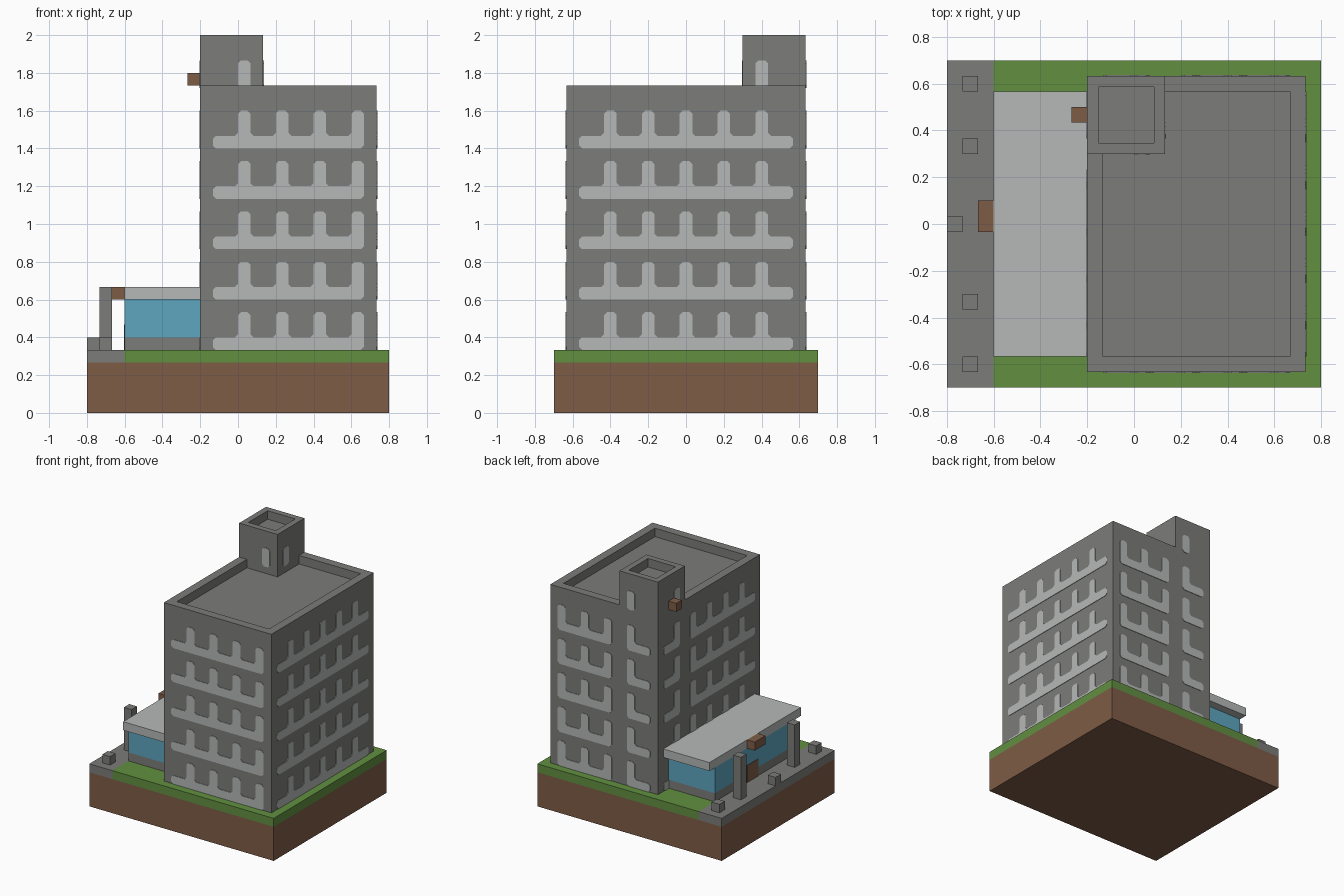
import bpy, bmesh
from mathutils import Vector

U = 1 / 15          # one building module
PLATE = 0.06        # plate thickness in modules

if "Cube" in bpy.data.objects:
    bpy.data.objects.remove(bpy.data.objects["Cube"])


def material(name, *rgb):
    lin = [((c / 255 + 0.055) / 1.055) ** 2.4 for c in rgb] + [1]
    m = bpy.data.materials.new(name)
    m.use_nodes = True
    m.diffuse_color = lin
    m.node_tree.nodes["Principled BSDF"].inputs["Base Color"].default_value = lin
    return m


concrete = material("concrete grey", 124, 124, 122)
pale = material("pale grey", 182, 185, 184)
grass = material("grass green", 97, 143, 64)
brown = material("earth brown", 126, 92, 70)
glass = material("glass blue", 94, 166, 192)


def finish(bm, name, mat):
    bmesh.ops.recalc_face_normals(bm, faces=bm.faces)
    bmesh.ops.scale(bm, vec=(U, U, U), verts=bm.verts)
    mesh = bpy.data.meshes.new(name)
    bm.to_mesh(mesh)
    bm.free()
    mesh.materials.append(mat)
    ob = bpy.data.objects.new(name, mesh)
    bpy.context.collection.objects.link(ob)
    return ob


def prism(bm, points, offset):
    """Add a polygon extruded along offset."""
    face = bm.faces.new([bm.verts.new(p) for p in points])
    out = bmesh.ops.extrude_face_region(bm, geom=[face], use_keep_orig=True)
    verts = [g for g in out["geom"] if isinstance(g, bmesh.types.BMVert)]
    bmesh.ops.translate(bm, vec=offset, verts=verts)


def box(name, mat, x, y, z, recess=0):
    bm = bmesh.new()
    corners = [(x[0], y[0]), (x[1], y[0]), (x[1], y[1]), (x[0], y[1])]
    prism(bm, [(a, b, z[0]) for a, b in corners], (0, 0, z[1] - z[0]))
    if recess:
        bmesh.ops.recalc_face_normals(bm, faces=bm.faces)
        top = max(bm.faces, key=lambda f: f.calc_center_median().z)
        bmesh.ops.inset_individual(bm, faces=[top], thickness=1)
        bmesh.ops.inset_individual(bm, faces=[top], thickness=0, depth=-recess)
    return finish(bm, name, mat)


def chamfer(points, c=0.24):
    """Cut every corner of a closed outline."""
    out = []
    for i, p in enumerate(points):
        p = Vector(p)
        for q in (points[i - 1], points[(i + 1) % len(points)]):
            out.append(p + (Vector(q) - p).normalized() * c)
    return out


def strip(u0, u1, stems, z):
    """Window band with upright lights rising from it."""
    pts = [(u0, z), (u1, z)]
    if stems[-1] + 0.5 < u1:
        pts.append((u1, z + 1))
    for s in reversed(stems):
        foot = [(s + 0.5, z + 1)] if s + 0.5 < u1 else []
        pts += foot + [(s + 0.5, z + 3), (s - 0.5, z + 3)]
        if s - 0.5 > u0:
            pts.append((s - 0.5, z + 1))
    if stems[0] - 0.5 > u0:
        pts.append((u0, z + 1))
    return pts


def wall_plates(name, axis, wall, side, outlines):
    """Thin pale plates on a wall at axis = wall, facing side."""
    bm = bmesh.new()
    for outline in outlines:
        pts = [(wall, u, z) if axis == "x" else (u, wall, z)
               for u, z in chamfer(outline)]
        step = side * PLATE
        prism(bm, pts, (step, 0, 0) if axis == "x" else (0, step, 0))
    finish(bm, name, pale)


# Ground
box("earth", brown, (-12, 12), (-10.5, 10.5), (0, 4))
box("lawn", grass, (-9, 12), (-10.5, 10.5), (4, 5))
box("pavement", concrete, (-12, -9), (-10.5, 10.5), (4, 5))

# Main block, parapet around the roof, and stair tower in the corner
box("main_block", concrete, (-3, 11), (-9.5, 9.5), (5, 25))
bm = bmesh.new()
parapet = [(-3, 4.5), (-3, -9.5), (11, -9.5), (11, 9.5), (2, 9.5),
           (2, 8.5), (10, 8.5), (10, -8.5), (-2, -8.5), (-2, 4.5)]
prism(bm, [(x, y, 25) for x, y in parapet], (0, 0, 1))
finish(bm, "roof_parapet", concrete)
box("stair_tower", concrete, (-3, 2), (4.5, 9.5), (25, 30), recess=1)
box("tower_box", brown, (-4, -3), (6.5, 7.5), (26, 27))

# Window strips on every floor
floors = range(5, 22, 4)
front = (-2, 10, [0.5, 3.5, 6.5, 9.5])
side = (-8.5, 8.5, [-6, -3, 0, 3, 6])
back = [(-2, 1, [0.5]), (3, 10, [3.5, 6.5, 9.5])]
left = [(-8.5, 3.5, [-6, -3, 0, 3]), (5.5, 8.5, [6])]
wall_plates("front_windows", "y", -9.5, -1, [strip(*front, z) for z in floors])
wall_plates("east_windows", "x", 11, 1, [strip(*side, z) for z in floors])
wall_plates("back_windows", "y", 9.5, 1,
            [strip(*b, z) for z in floors for b in back])
wall_plates("west_windows", "x", -3, -1,
            [strip(*b, z) for z in floors for b in left])

# Single lights of the stair tower
for name, axis, wall, facing, u in (("front", "y", 4.5, -1, 0.5),
                                    ("back", "y", 9.5, 1, 0.5),
                                    ("east", "x", 2, 1, 6),
                                    ("west", "x", -3, -1, 6)):
    light = [(u - 0.5, 25.8), (u + 0.5, 25.8), (u + 0.5, 28), (u - 0.5, 28)]
    wall_plates("tower_window_" + name, axis, wall, facing, [light])

# Glazed entrance hall
box("hall_base", concrete, (-9, -3), (-7.5, 7.5), (5, 6))
box("hall_glass", glass, (-9, -3), (-7.5, 7.5), (6, 9))
box("hall_roof", pale, (-9, -3), (-8.5, 8.5), (9, 10))
box("hall_door", brown, (-9 - PLATE, -9), (-0.5, 1.5), (5, 7))
box("hall_sign", brown, (-10, -9), (-0.5, 1.5), (9, 10))

# Street posts and bollards
for i, (x, y, h) in enumerate([(-10.5, -9, 1), (-10.5, -5, 5), (-11.5, 0, 1),
                               (-10.5, 5, 5), (-10.5, 9, 1)]):
    kind = "post" if h > 1 else "bollard"
    box(f"{kind}_{i + 1}", concrete, (x - 0.5, x + 0.5), (y - 0.5, y + 0.5), (5, 5 + h))
